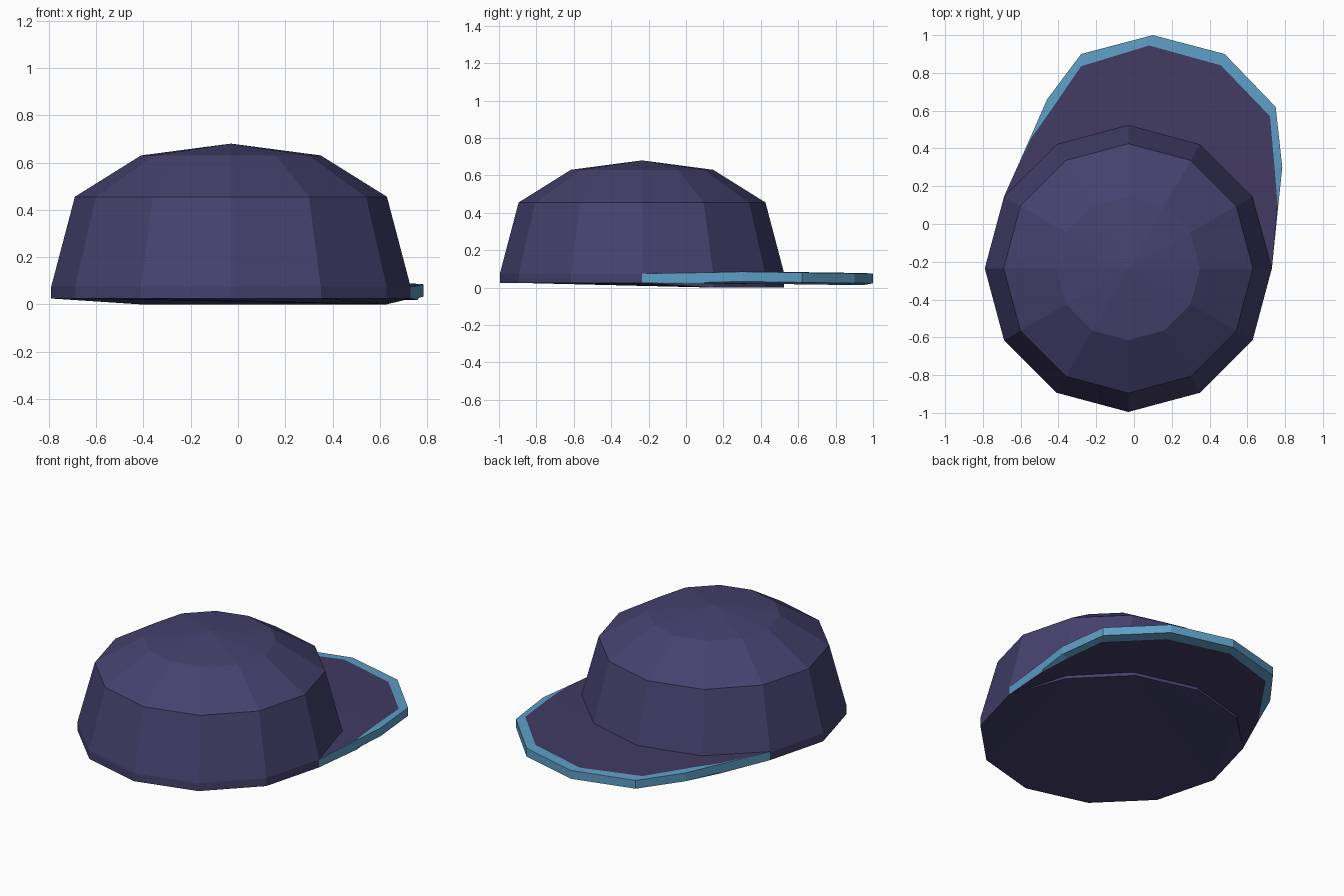
import bpy, bmesh
from math import sin, cos, radians

if "Cube" in bpy.data.objects:
    bpy.data.objects.remove(bpy.data.objects["Cube"])

CX, CY, SIDES, BASE_R = -0.03, -0.235, 12, 0.76


def material(name, rgb):
    mat = bpy.data.materials.new(name)
    mat.diffuse_color = (*rgb, 1)
    mat.use_nodes = True
    mat.node_tree.nodes["Principled BSDF"].inputs["Base Color"].default_value = mat.diffuse_color
    return mat


def finish(name, bm, mats):
    bmesh.ops.recalc_face_normals(bm, faces=bm.faces)
    mesh = bpy.data.meshes.new(name)
    bm.to_mesh(mesh)
    bm.free()
    for mat in mats:
        mesh.materials.append(mat)
    obj = bpy.data.objects.new(name, mesh)
    bpy.context.collection.objects.link(obj)
    return obj


def crown_point(i, r):
    a = radians(360 / SIDES * i)
    return CX + r * cos(a), CY + r * sin(a)


def bridge(bm, a, b, closed=False, mat=0):
    n = len(a)
    for i in range(n if closed else n - 1):
        j = (i + 1) % n
        bm.faces.new((a[i], a[j], b[j], b[i])).material_index = mat


def base_z(i):
    # the base dips where the brim joins
    return 0.0 if 0 < i < 5 else 0.025


fabric = material("fabric", (0.06, 0.052, 0.155))
brim_fabric = material("brim_fabric", (0.055, 0.043, 0.125))
trim = material("trim", (0.11, 0.34, 0.56))

# Crown: twelve-sided faceted dome with a closed base
bm = bmesh.new()
rings = [[bm.verts.new((*crown_point(i, BASE_R), base_z(i))) for i in range(SIDES)]]
for r, z in ((BASE_R, 0.075), (0.66, 0.455), (0.38, 0.63)):
    rings.append([bm.verts.new((*crown_point(i, r), z)) for i in range(SIDES)])
for low, high in zip(rings, rings[1:]):
    bridge(bm, low, high, closed=True)
apex = bm.verts.new((CX, CY, 0.68))
for i in range(SIDES):
    bm.faces.new((rings[-1][i], rings[-1][(i + 1) % SIDES], apex))
base = bm.faces.new(rings[0])
bmesh.ops.triangulate(bm, faces=[base])
finish("crown", bm, [fabric])

# Brim outline, right to left: outer x, y, then inset x, y, then edge height
start, end = crown_point(0, BASE_R), crown_point(5, BASE_R)
outline = [
    (0.764, 0.10, 0.760, 0.10, 0.080),
    (0.785, 0.30, 0.744, 0.30, 0.085),
    (0.75, 0.62, 0.72, 0.57, 0.080),
    (0.48, 0.90, 0.46, 0.84, 0.076),
    (0.10, 1.00, 0.08, 0.945, 0.075),
    (-0.28, 0.90, -0.28, 0.835, 0.076),
    (-0.46, 0.66, -0.455, 0.58, 0.080),
    (-0.55, 0.455, -0.545, 0.453, 0.080),
]

# Brim: fabric panels above and below, framed by a coloured trim
bm = bmesh.new()
first = [bm.verts.new((*start, z)) for z in (0.075, 0.025)]
last = [bm.verts.new((*end, z)) for z in (0.078, 0.025)]


def strip(col, z_of, k):
    pts = [bm.verts.new((p[col], p[col + 1], z_of(p[4]))) for p in outline]
    return [first[k]] + pts + [last[k]]


outer_top = strip(0, lambda z: z, 0)
outer_low = strip(0, lambda z: z - 0.052, 1)
inner_top = strip(2, lambda z: z + 0.003, 0)
inner_low = strip(2, lambda z: z - 0.062, 1)
bridge(bm, outer_low, outer_top, mat=1)
for outer, inner in ((outer_top, inner_top), (outer_low, inner_low)):
    bridge(bm, outer[1:-1], inner[1:-1], mat=1)
    bm.faces.new((outer[0], outer[1], inner[1])).material_index = 1
    bm.faces.new((outer[-1], outer[-2], inner[-2])).material_index = 1

# Panels run from the trim to the front arc of the crown
arcs = [[bm.verts.new((*crown_point(i, BASE_R), z)) for i in range(4, 0, -1)]
        for z in (0.08, 0.0)]
panels = [bm.faces.new(edge + arc) for edge, arc in zip((inner_top, inner_low), arcs)]
bridge(bm, [last[0]] + arcs[0] + [first[0]], [last[1]] + arcs[1] + [first[1]])
bmesh.ops.triangulate(bm, faces=panels)
finish("brim", bm, [brim_fabric, trim])
